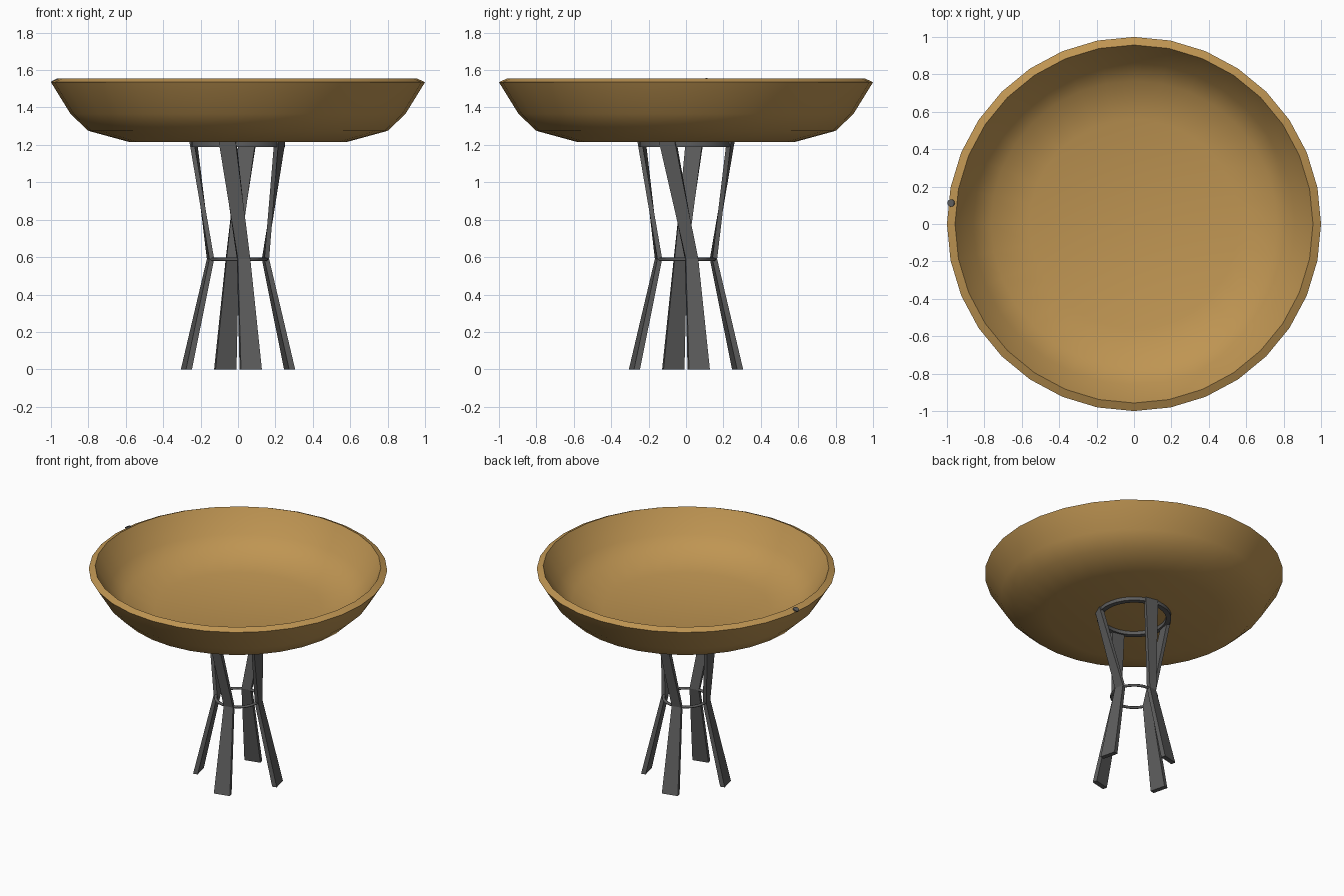
import bpy, bmesh, math
from mathutils import Vector, Matrix

if "Cube" in bpy.data.objects:
    bpy.data.objects.remove(bpy.data.objects["Cube"])


def material(name, rgb):
    m = bpy.data.materials.new(name)
    m.diffuse_color = (*rgb, 1)
    m.use_nodes = True
    m.node_tree.nodes["Principled BSDF"].inputs["Base Color"].default_value = m.diffuse_color
    return m


TAN = material("warm tan", (0.52, 0.30, 0.085))
GREY = material("dark grey metal", (0.11, 0.11, 0.11))


def make(name, bm, mat, angle=None):
    bmesh.ops.recalc_face_normals(bm, faces=bm.faces)
    me = bpy.data.meshes.new(name)
    bm.to_mesh(me)
    bm.free()
    ob = bpy.data.objects.new(name, me)
    bpy.context.collection.objects.link(ob)
    me.materials.append(mat)
    if angle:
        bpy.ops.object.select_all(action='DESELECT')
        ob.select_set(True)
        bpy.context.view_layer.objects.active = ob
        bpy.ops.object.shade_smooth_by_angle(angle=math.radians(angle))
    return ob


def lathe(profile, n, closed=False):
    """Revolve (radius, z) points about z; radius 0 gives a single pole vertex."""
    bm = bmesh.new()
    rings = []
    for r, z in profile:
        if r == 0:
            rings.append([bm.verts.new((0, 0, z))] * n)
        else:
            rings.append([bm.verts.new((r * math.cos(2 * math.pi * i / n),
                                        r * math.sin(2 * math.pi * i / n), z))
                          for i in range(n)])
    pairs = list(zip(rings, rings[1:]))
    if closed:
        pairs.append((rings[-1], rings[0]))
    for a, b in pairs:
        for i in range(n):
            j = (i + 1) % n
            bm.faces.new(list(dict.fromkeys((a[i], a[j], b[j], b[i]))))
    return bm


# Wide shallow bowl with a bevelled rim
bowl = [(0, 1.215), (0.58, 1.215), (0.80, 1.275), (0.895, 1.365), (1.0, 1.535),
        (0.957, 1.555), (0.86, 1.395), (0.765, 1.31), (0.56, 1.25), (0, 1.25)]
make("bowl", lathe(bowl, 32), TAN, 40)

# Flat ring below the bowl and thin ring at the waist of the stand
make("top_ring", lathe([(0.215, 1.19), (0.25, 1.19), (0.25, 1.217), (0.215, 1.217)],
                       32, True), GREY, 40)
waist = [(0.15 + 0.011 * math.cos(k * math.pi / 4), 0.588 + 0.009 * math.sin(k * math.pi / 4))
         for k in range(8)]
make("waist_ring", lathe(waist, 32, True), GREY, 60)


# Twisted, bent legs: sections of (z, radius, sideways offset, width, thickness)
def leg(name, turn, top_shift):
    sections = [(0.0, 0.284, 0.068, 0.115, 0.033),
                (0.59, 0.150, 0.030, 0.068, 0.026),
                (1.215, 0.243, top_shift, 0.092, 0.025)]
    bm = bmesh.new()
    rings = []
    for z, r, side, w, t in sections:
        a = turn + math.asin(side / r)
        out = Vector((math.cos(a), math.sin(a), 0))
        tan = Vector((-math.sin(a), math.cos(a), 0))
        c = out * r + Vector((0, 0, z))
        rings.append([bm.verts.new(c + tan * (u * w / 2) + out * (v * t / 2))
                      for u, v in ((-1, -1), (1, -1), (1, 1), (-1, 1))])
    for a, b in zip(rings, rings[1:]):
        for i in range(4):
            j = (i + 1) % 4
            bm.faces.new((a[i], a[j], b[j], b[i]))
    bm.faces.new(rings[0])
    bm.faces.new(rings[-1])
    make(name, bm, GREY)


for label, turn, shift in (("right", 0, -0.097), ("back", 90, -0.05),
                           ("left", 180, -0.045), ("front", 270, -0.055)):
    leg(label + "_leg", math.radians(turn), shift)

# Small metal stud lying on the sloped rim
bm = bmesh.new()
bmesh.ops.create_cone(bm, cap_ends=True, segments=12, radius1=0.02, radius2=0.02, depth=0.012)
bm.transform(Matrix.Translation((-0.977, 0.112, 1.543))
             @ Matrix.Rotation(math.radians(173.5), 4, 'Z')
             @ Matrix.Rotation(math.radians(25), 4, 'Y'))
make("rim_stud", bm, GREY, 40)
